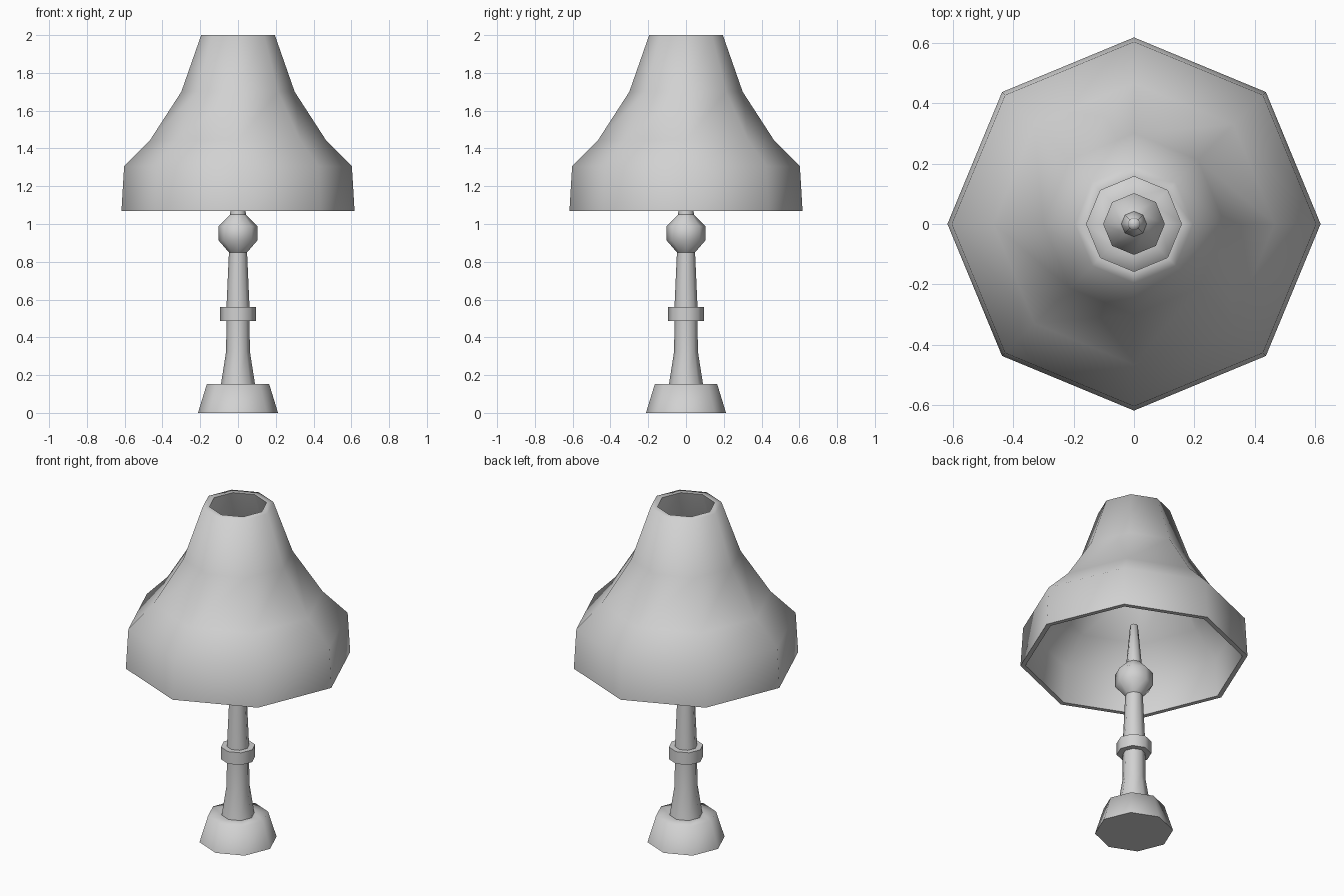
import bpy
import bmesh
from math import cos, sin, tau, radians

SIDES = 8

cube = bpy.data.objects.get("Cube")
if cube:
    bpy.data.objects.remove(cube, do_unlink=True)

grey = bpy.data.materials.new("plain_grey")
grey.use_nodes = True
grey.diffuse_color = (0.64, 0.64, 0.64, 1)
grey.node_tree.nodes["Principled BSDF"].inputs["Base Color"].default_value = (0.64, 0.64, 0.64, 1)


def lathe(name, profile, closed=False):
    """Turn a (radius, height) profile around z; upward runs face outward."""
    bm = bmesh.new()
    rings = [[bm.verts.new((r * cos(tau * k / SIDES), r * sin(tau * k / SIDES), z))
              for k in range(SIDES)] for r, z in profile]
    pairs = list(zip(rings, rings[1:]))
    if closed:
        pairs.append((rings[-1], rings[0]))
    for low, high in pairs:
        for k in range(SIDES):
            n = (k + 1) % SIDES
            bm.faces.new((low[k], low[n], high[n], high[k]))
    # Collapse rings of zero radius to a single point on the axis
    bmesh.ops.remove_doubles(bm, verts=bm.verts, dist=1e-5)
    mesh = bpy.data.meshes.new(name)
    bm.to_mesh(mesh)
    bm.free()
    mesh.materials.append(grey)
    obj = bpy.data.objects.new(name, mesh)
    bpy.context.collection.objects.link(obj)
    return obj


parts = [
    # Tapered foot with a flat underside
    lathe("base", [(0, 0), (0.212, 0), (0.165, 0.153), (0.09, 0.153)]),
    # Flared lower column and tapering upper column
    lathe("lower_column", [(0.09, 0.153), (0.063, 0.325), (0.061, 0.487)]),
    lathe("upper_column", [(0.061, 0.56), (0.048, 0.85)]),
    # Ring between the two column sections
    lathe("collar", [(0.061, 0.487), (0.094, 0.487), (0.094, 0.56), (0.061, 0.56)]),
    # Turned knob and the slim stem inside the shade
    lathe("knob", [(0.048, 0.85), (0.102, 0.912), (0.102, 0.988), (0.042, 1.05)]),
    lathe("upper_stem", [(0.042, 1.05), (0.021, 1.29), (0, 1.295)]),
    # Hollow shade: down the inner wall, then up the outer wall
    lathe("shade", [(0.157, 2.0), (0.267, 1.69), (0.435, 1.425), (0.575, 1.285), (0.59, 1.07),
                    (0.617, 1.07), (0.603, 1.305), (0.465, 1.445), (0.3, 1.7), (0.195, 2.0)],
          closed=True),
]

# Smooth shading with sharp rims
bpy.ops.object.select_all(action="DESELECT")
for part in parts:
    part.select_set(True)
bpy.context.view_layer.objects.active = parts[0]
bpy.ops.object.shade_smooth_by_angle(angle=radians(80))
